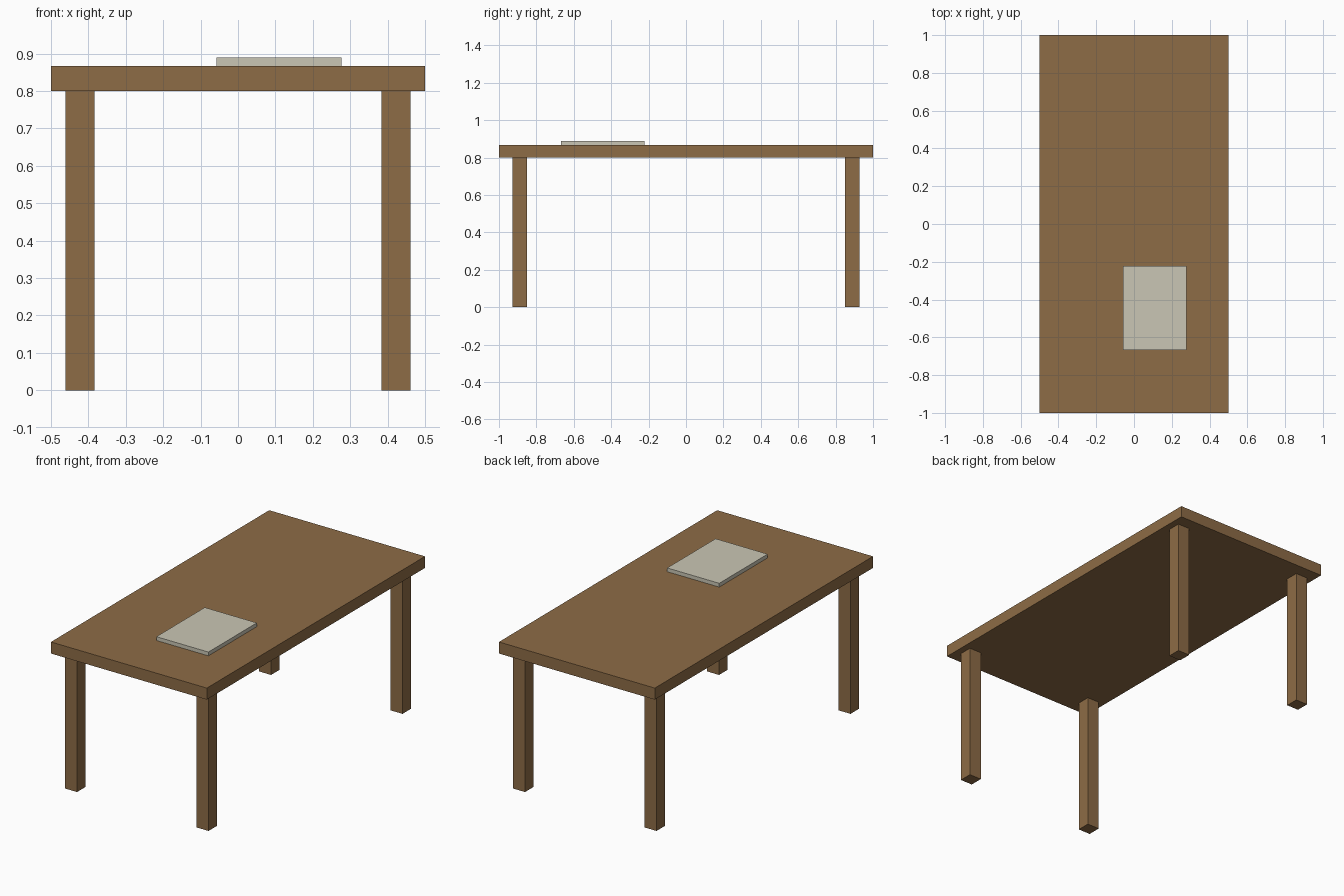
import bpy

if "Cube" in bpy.data.objects:
    bpy.data.objects.remove(bpy.data.objects["Cube"])


def material(name, rgb):
    mat = bpy.data.materials.new(name)
    mat.diffuse_color = (*rgb, 1.0)
    mat.use_nodes = True
    mat.node_tree.nodes["Principled BSDF"].inputs["Base Color"].default_value = mat.diffuse_color
    return mat


def box(name, x, y, z, mat):
    """Box from (min, max) ranges along each axis."""
    ranges = (x, y, z)
    bpy.ops.mesh.primitive_cube_add(size=1, location=[(a + b) / 2 for a, b in ranges])
    obj = bpy.context.object
    obj.name = name
    obj.scale = [b - a for a, b in ranges]
    bpy.ops.object.transform_apply(location=False, rotation=False, scale=True)
    obj.data.materials.append(mat)
    return obj


wood = material("brown wood", (0.270, 0.150, 0.061))
paper = material("pale grey paper", (0.590, 0.565, 0.460))

LEG_TOP, TABLE_TOP, BOOK_TOP = 0.80, 0.867, 0.889

# Table top
box("table_top", (-0.5, 0.5), (-1, 1), (LEG_TOP, TABLE_TOP), wood)

# Four square legs, inset from the corners
LEG_X, LEG_Y, HALF = 0.422, 0.889, 0.0385
for y_name, sy in (("front", -1), ("back", 1)):
    for x_name, sx in (("left", -1), ("right", 1)):
        cx, cy = sx * LEG_X, sy * LEG_Y
        box(f"{y_name}_{x_name}_leg", (cx - HALF, cx + HALF),
            (cy - HALF, cy + HALF), (0, LEG_TOP), wood)

# Flat pad lying on the table
box("paper_pad", (-0.057, 0.277), (-0.667, -0.223), (TABLE_TOP, BOOK_TOP), paper)
